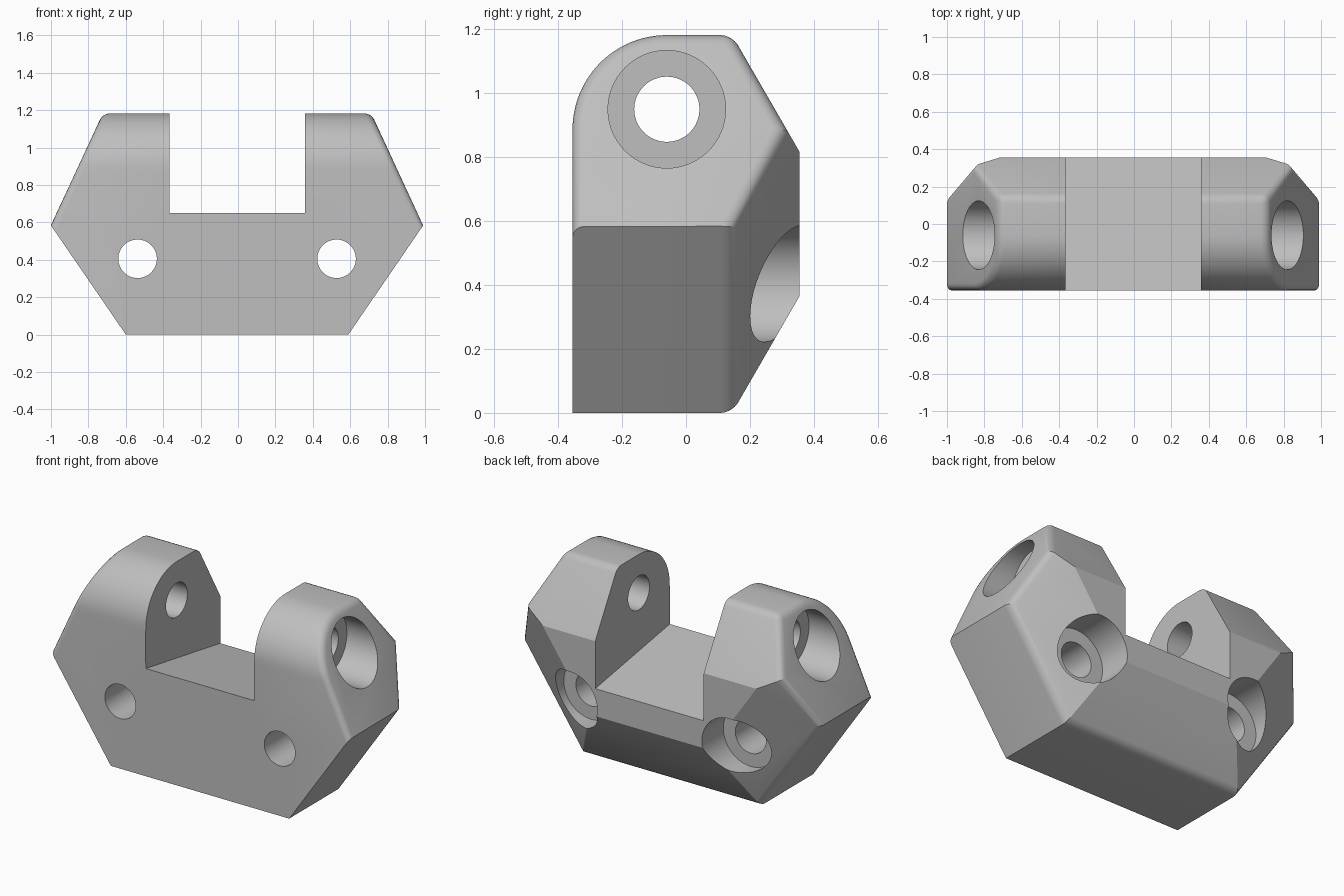
import bpy, bmesh
from math import sin, cos, tan, pi, radians
from mathutils import Vector, Matrix

if "Cube" in bpy.data.objects:
    bpy.data.objects.remove(bpy.data.objects["Cube"])

CX = -0.005                     # centre of the mirrored layout
WIDE, BASE, TOP = 0.995, 0.595, 0.718   # half widths at waist, foot, crown
WAIST, HEIGHT, DEPTH = 0.583, 1.182, 0.355
RISE = 0.365                    # length of the back chamfers
SLOPE = tan(radians(30))
LIP = DEPTH - RISE * SLOPE      # y where the back chamfers begin
EYE_Y, EYE_Z = -0.06, 0.95      # pivot hole centre

grey = bpy.data.materials.new("plain_grey")
grey.use_nodes = True
colour = (0.52, 0.52, 0.52, 1)
grey.diffuse_color = colour
grey.node_tree.nodes["Principled BSDF"].inputs["Base Color"].default_value = colour


def to_object(bm, name):
    bmesh.ops.recalc_face_normals(bm, faces=bm.faces[:])
    mesh = bpy.data.meshes.new(name)
    bm.to_mesh(mesh)
    bm.free()
    mesh.materials.append(grey)
    obj = bpy.data.objects.new(name, mesh)
    bpy.context.collection.objects.link(obj)
    return obj


def prism(profile, x0, x1):
    """Extrude a (y, z) profile along x."""
    bm = bmesh.new()
    face = bm.faces.new([bm.verts.new((x0, y, z)) for y, z in profile])
    new = bmesh.ops.extrude_face_region(bm, geom=[face])["geom"]
    verts = [v for v in new if isinstance(v, bmesh.types.BMVert)]
    bmesh.ops.translate(bm, verts=verts, vec=(x1 - x0, 0, 0))
    bmesh.ops.recalc_face_normals(bm, faces=bm.faces[:])
    return bm


def slice_off(bm, point, normal):
    """Remove everything beyond a plane and cap the cut."""
    geom = bm.verts[:] + bm.edges[:] + bm.faces[:]
    bmesh.ops.bisect_plane(bm, geom=geom, dist=1e-4, plane_co=point,
                           plane_no=normal, clear_outer=True)
    bmesh.ops.holes_fill(bm, edges=[e for e in bm.edges if e.is_boundary], sides=0)
    bmesh.ops.remove_doubles(bm, verts=bm.verts[:], dist=2e-4)
    bmesh.ops.recalc_face_normals(bm, faces=bm.faces[:])


# Body: side profile with a rounded front shoulder
radius = DEPTH + EYE_Y
profile = [(-DEPTH, 0), (LIP, 0), (DEPTH, RISE), (DEPTH, HEIGHT - RISE), (LIP, HEIGHT)]
steps = 24
for i in range(steps + 1):
    a = pi / 2 * (1 + i / steps)
    profile.append((EYE_Y + radius * cos(a), HEIGHT - radius + radius * sin(a)))
bm = prism(profile, CX - 1.2, CX + 1.2)

# Slanted ends and the chamfered back corners
for s in (1, -1):
    waist = Vector((CX + s * WIDE, 0, WAIST))
    lower = Vector((s * WAIST, 0, BASE - WIDE)).normalized()
    upper = Vector((s * (HEIGHT - WAIST), 0, WIDE - TOP)).normalized()
    slice_off(bm, waist, lower)
    slice_off(bm, waist, upper)
    slice_off(bm, waist + Vector((0, LIP, 0)), lower * SLOPE + Vector((0, 1, 0)))


# Soft edges around the crown ends and the back chamfers
def kind(face):
    n = face.normal
    if abs(n.x) > 0.75:
        return "upper" if n.z > 0 else "lower"
    if 0.8 < n.y < 0.95:
        return "chamfer"
    return "flat" if abs(n.y) < 0.01 else "other"


soft = []
for e in bm.edges:
    pair = {kind(f) for f in e.link_faces}
    if len(pair) == 2 and (("upper" in pair and "lower" not in pair)
                           or pair == {"chamfer", "lower"} or pair == {"chamfer", "flat"}):
        soft.append(e)
bmesh.ops.bevel(bm, geom=soft, offset=0.035, offset_type='OFFSET', segments=4,
                profile=0.5, affect='EDGES', clamp_overlap=False)
body = to_object(bm, "bracket_body")


# Cutters
def rod(name, r, start, end):
    start, end = Vector(start), Vector(end)
    axis = end - start
    turn = axis.to_track_quat('Z', 'Y').to_matrix().to_4x4()
    bm = bmesh.new()
    bmesh.ops.create_cone(bm, cap_ends=True, segments=64, radius1=r, radius2=r,
                          depth=axis.length,
                          matrix=Matrix.Translation((start + end) / 2) @ turn)
    return to_object(bm, name)


# Slot between the two posts, with a floor falling to the back
slot = [(-0.455, 0.666), (0.455, 0.514), (0.455, 1.4), (-0.455, 1.4)]
cutters = [to_object(prism(slot, CX - 0.362, CX + 0.362), "slot_cutter")]
for s in (1, -1):
    hx, hz = CX + s * 0.532, 0.405
    cutters += [
        rod("pivot_hole_cutter", 0.102, (CX + s * 0.2, EYE_Y, EYE_Z), (CX + s * 1.2, EYE_Y, EYE_Z)),
        rod("pivot_recess_cutter", 0.184, (CX + s * 0.645, EYE_Y, EYE_Z), (CX + s * 1.2, EYE_Y, EYE_Z)),
        rod("screw_hole_cutter", 0.103, (hx, -0.6, hz), (hx, 0.6, hz)),
        rod("screw_recess_cutter", 0.183, (hx, 0.15, hz), (hx, 0.6, hz)),
    ]

bpy.ops.object.select_all(action='DESELECT')
bpy.context.view_layer.objects.active = body
body.select_set(True)
for cutter in cutters:
    cutter.hide_render = True
    mod = body.modifiers.new("cut", 'BOOLEAN')
    mod.operation, mod.solver, mod.object = 'DIFFERENCE', 'EXACT', cutter
    bpy.ops.object.modifier_apply(modifier=mod.name)
    bpy.data.objects.remove(cutter)
bpy.ops.object.shade_smooth_by_angle(angle=radians(25))
